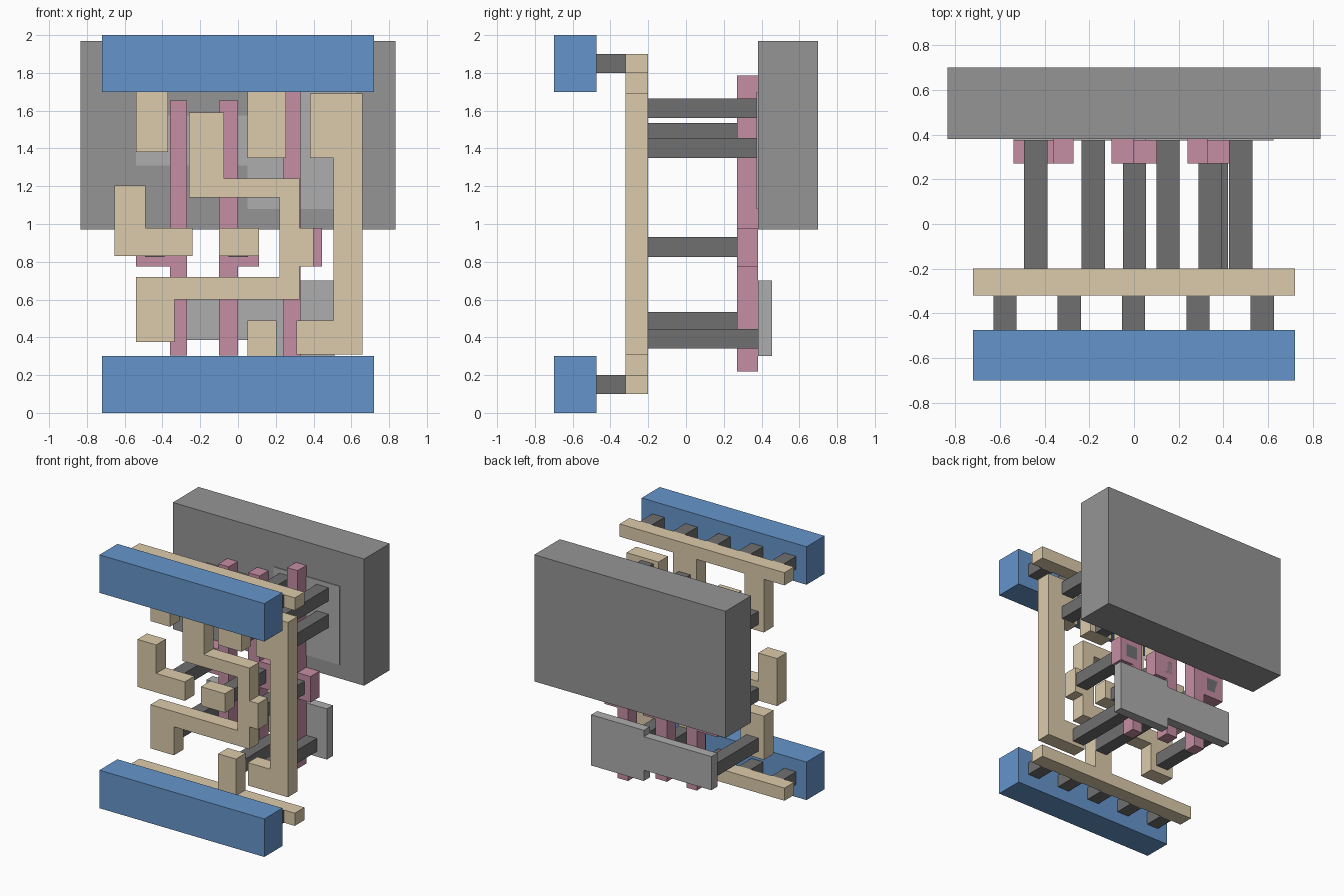
import bpy, bmesh


def material(name, rgb):
    m = bpy.data.materials.new(name)
    m.diffuse_color = (*rgb, 1)
    return m


BLUE = material("rail_blue", (0.13, 0.30, 0.60))
TAN = material("interconnect_tan", (0.72, 0.60, 0.41))
PINK = material("gate_pink", (0.56, 0.27, 0.37))
DARK = material("contact_dark", (0.16, 0.16, 0.16))
LIGHT = material("diffusion_light", (0.42, 0.42, 0.42))
GREY = material("well_grey", (0.30, 0.30, 0.30))


def slab(name, outline, y0, y1, mat):
    """Extrude an (x, z) outline from y0 back to y1."""
    bm = bmesh.new()
    face = bm.faces.new([bm.verts.new((x, y0, z)) for x, z in outline])
    new = bmesh.ops.extrude_face_region(bm, geom=[face])["geom"]
    verts = [g for g in new if isinstance(g, bmesh.types.BMVert)]
    bmesh.ops.translate(bm, verts=verts, vec=(0, y1 - y0, 0))
    bmesh.ops.recalc_face_normals(bm, faces=bm.faces)
    mesh = bpy.data.meshes.new(name)
    bm.to_mesh(mesh)
    bm.free()
    mesh.materials.append(mat)
    ob = bpy.data.objects.new(name, mesh)
    bpy.context.collection.objects.link(ob)
    return ob


def box(name, x0, x1, z0, z1, y0, y1, mat):
    return slab(name, [(x0, z0), (x1, z0), (x1, z1), (x0, z1)], y0, y1, mat)


# layer depths
METAL = (-0.70, -0.475)
VIA = (-0.475, -0.32)
LOCAL = (-0.32, -0.20)
CONTACT = (-0.20, 0.38)
GATE = (0.27, 0.38)

# power rails with their short vias
for side, z in (("lower", 0.0), ("upper", 1.70)):
    box(side + "_power_rail", -0.72, 0.72, z, z + 0.30, *METAL, BLUE)
    for i in range(5):
        x = -0.578 + i * 0.288
        box(f"{side}_via_{i + 1}", x - 0.052, x + 0.052, z + 0.10, z + 0.20, *VIA, DARK)

# local rails with tabs
slab("upper_local_rail", [
    (-0.72, 1.90), (-0.72, 1.80), (-0.54, 1.80), (-0.54, 1.38), (-0.37, 1.38),
    (-0.37, 1.80), (0.05, 1.80), (0.05, 1.35), (0.255, 1.35), (0.255, 1.80),
    (0.72, 1.80), (0.72, 1.90)], *LOCAL, TAN)
slab("lower_local_rail", [
    (-0.72, 0.10), (0.72, 0.10), (0.72, 0.20), (0.205, 0.20), (0.205, 0.49),
    (0.05, 0.49), (0.05, 0.20), (-0.72, 0.20)], *LOCAL, TAN)

# local interconnect traces
slab("winding_trace", [
    (-0.26, 1.59), (-0.075, 1.59), (-0.075, 1.24), (0.325, 1.24), (0.325, 0.98),
    (0.40, 0.98), (0.40, 0.775), (0.325, 0.775), (0.325, 0.60), (-0.335, 0.60),
    (-0.335, 0.375), (-0.54, 0.375), (-0.54, 0.72), (0.22, 0.72), (0.22, 1.14),
    (-0.26, 1.14)], *LOCAL, TAN)
slab("output_trace", [
    (0.38, 1.69), (0.66, 1.69), (0.66, 0.31), (0.31, 0.31), (0.31, 0.49),
    (0.505, 0.49), (0.505, 1.35), (0.38, 1.35)], *LOCAL, TAN)
slab("left_input_trace", [
    (-0.655, 1.205), (-0.49, 1.205), (-0.49, 0.98), (-0.24, 0.98),
    (-0.24, 0.83), (-0.655, 0.83)], *LOCAL, TAN)
box("middle_input_trace", -0.10, 0.11, 0.83, 0.98, *LOCAL, TAN)

# long contacts, listed by centre
contacts = [(-0.44, 1.482), (-0.182, 1.482), (0.152, 1.612), (0.152, 1.402),
            (0.478, 1.612), (0.478, 1.402), (-0.44, 0.878), (0.002, 0.878),
            (0.34, 0.878), (-0.44, 0.482), (0.152, 0.392), (0.37, 0.392)]
for i, (x, z) in enumerate(contacts):
    box(f"contact_{i + 1}", x - 0.052, x + 0.052, z - 0.052, z + 0.052, *CONTACT, DARK)

# gate strips, each with a side pad
A, B = 0.775, 0.98
slab("left_gate", [
    (-0.36, 0.305), (-0.27, 0.305), (-0.27, 1.655), (-0.36, 1.655),
    (-0.36, B), (-0.54, B), (-0.54, A), (-0.36, A)], *GATE, PINK)
for name, x0, x1, x2, z0, z1 in (("middle_gate", -0.10, 0.0, 0.11, 0.305, 1.655),
                                 ("right_gate", 0.24, 0.33, 0.445, 0.22, 1.785)):
    slab(name, [(x0, z0), (x1, z0), (x1, A), (x2, A), (x2, B), (x1, B),
                (x1, z1), (x0, z1)], *GATE, PINK)


# stepped diffusion plates
def diffusion(name, right, left_z, right_z, y0, y1):
    (a, b), (c, d) = left_z, right_z
    slab(name, [(-0.54, a), (0.05, a), (0.05, c), (right, c), (right, d),
                (0.05, d), (0.05, b), (-0.54, b)], y0, y1, LIGHT)


diffusion("upper_diffusion", 0.625, (1.31, 1.575), (1.08, 1.70), 0.374, 0.455)
diffusion("lower_diffusion", 0.51, (0.385, 0.65), (0.30, 0.70), 0.38, 0.455)

# well block
box("well_block", -0.835, 0.835, 0.97, 1.97, 0.38, 0.70, GREY)
